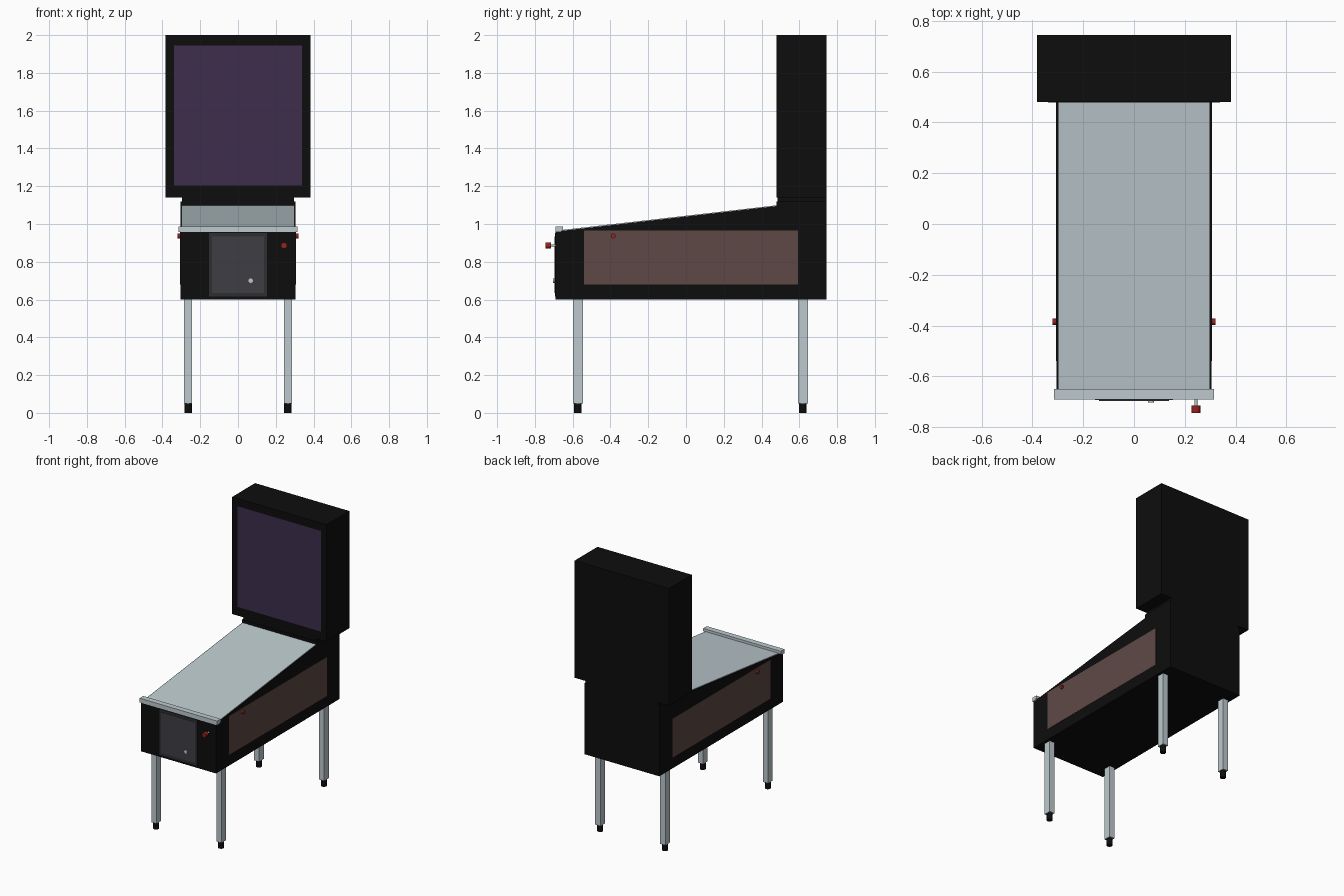
import bpy
from math import pi
from mathutils import Matrix
import bmesh

cube = bpy.data.objects.get("Cube")
if cube:
    bpy.data.objects.remove(cube, do_unlink=True)


def material(name, rgb):
    m = bpy.data.materials.new(name)
    m.use_nodes = True
    colour = (*rgb, 1)
    m.diffuse_color = colour
    m.node_tree.nodes["Principled BSDF"].inputs["Base Color"].default_value = colour
    return m


black = material("black paint", (0.004, 0.004, 0.004))
metal = material("pale metal", (0.51, 0.59, 0.62))
purple = material("dark purple", (0.048, 0.026, 0.071))
brown = material("dusty brown", (0.111, 0.066, 0.061))
red = material("red plastic", (0.30, 0.015, 0.015))
door_grey = material("door grey", (0.049, 0.047, 0.057))
frame_grey = material("frame grey", (0.028, 0.027, 0.031))


def finish(name, bm, mat):
    bmesh.ops.recalc_face_normals(bm, faces=bm.faces)
    mesh = bpy.data.meshes.new(name)
    bm.to_mesh(mesh)
    bm.free()
    mesh.materials.append(mat)
    obj = bpy.data.objects.new(name, mesh)
    bpy.context.collection.objects.link(obj)
    return obj


def box(name, mat, x, y, z):
    """Box from (min, max) pairs on each axis."""
    bm = bmesh.new()
    bmesh.ops.create_cube(bm, size=1)
    for v in bm.verts:
        v.co = [r[0] if c < 0 else r[1] for c, r in zip(v.co, (x, y, z))]
    return finish(name, bm, mat)


def side_profile(name, mat, half_width, points):
    """Extrude a (y, z) outline symmetrically across x."""
    bm = bmesh.new()
    face = bm.faces.new([bm.verts.new((-half_width, y, z)) for y, z in points])
    new = bmesh.ops.extrude_face_region(bm, geom=[face])["geom"]
    bmesh.ops.translate(bm, vec=(2 * half_width, 0, 0),
                        verts=[g for g in new if isinstance(g, bmesh.types.BMVert)])
    return finish(name, bm, mat)


def cylinder(name, mat, centre, radius, depth, axis="Z", sides=16, top=None):
    turn = {"X": Matrix.Rotation(pi / 2, 4, "Y"),
            "Y": Matrix.Rotation(pi / 2, 4, "X"), "Z": Matrix()}[axis]
    bm = bmesh.new()
    bmesh.ops.create_cone(bm, cap_ends=True, segments=sides, radius1=radius,
                          radius2=radius if top is None else top, depth=depth,
                          matrix=Matrix.Translation(centre) @ turn)
    for f in bm.faces:
        f.smooth = len(f.verts) == 4
    for e in bm.edges:
        e.smooth = all(len(f.verts) == 4 for f in e.link_faces)
    return finish(name, bm, mat)


FRONT, BACK, HEAD = -0.69, 0.745, 0.48

# Sloping cabinet, neck and upright head
side_profile("cabinet", black, 0.305,
             [(FRONT, 0.6), (BACK, 0.6), (BACK, 1.12), (HEAD, 1.12),
              (HEAD, 1.095), (FRONT, 0.96)])
box("neck", black, (-0.296, 0.296), (HEAD + 0.005, BACK), (1.1, 1.15))
box("head", black, (-0.383, 0.383), (HEAD, BACK), (1.14, 2))
box("head_screen", purple, (-0.339, 0.339), (HEAD - 0.002, HEAD + 0.004), (1.205, 1.945))

# Sloping glass and the bar across its front end
side_profile("top_glass", metal, 0.298,
             [(-0.67, 0.958), (HEAD, 1.09), (HEAD, 1.099), (-0.67, 0.967)])
side_profile("front_bar", metal, 0.315,
             [(FRONT - 0.002, 0.957), (-0.665, 0.957), (-0.65, 0.967),
              (-0.65, 0.988), (FRONT - 0.002, 0.988)])

# Coin door
box("door_frame", frame_grey, (-0.153, 0.153), (FRONT - 0.004, FRONT), (0.617, 0.953))
box("door_panel", door_grey, (-0.138, 0.138), (FRONT - 0.007, FRONT), (0.636, 0.934))
cylinder("door_lock", metal, (0.067, FRONT - 0.008, 0.70), 0.012, 0.01, "Y")

# Plunger
cylinder("plunger_rod", metal, (0.244, -0.705, 0.886), 0.006, 0.04, "Y")
cylinder("plunger_knob", red, (0.244, -0.73, 0.886), 0.017, 0.03, "Y")

# Mirrored side panels and buttons
for side, s in (("left", 1), ("right", -1)):
    box(side + "_side_panel", brown, sorted((s * 0.3, s * 0.307)), (-0.54, 0.593), (0.68, 0.966))
    cylinder(side + "_button", red, (s * 0.31, -0.385, 0.937), 0.013, 0.022, "X")

    # Legs with round feet
    for end, y in (("front", -0.572), ("back", 0.619)):
        x = s * 0.264
        box(f"{end}_{side}_leg", metal, (x - 0.021, x + 0.021),
            (y - 0.027, y + 0.027), (0.05, 0.6))
        cylinder(f"{end}_{side}_foot", black, (x, y, 0.026), 0.02, 0.052)
